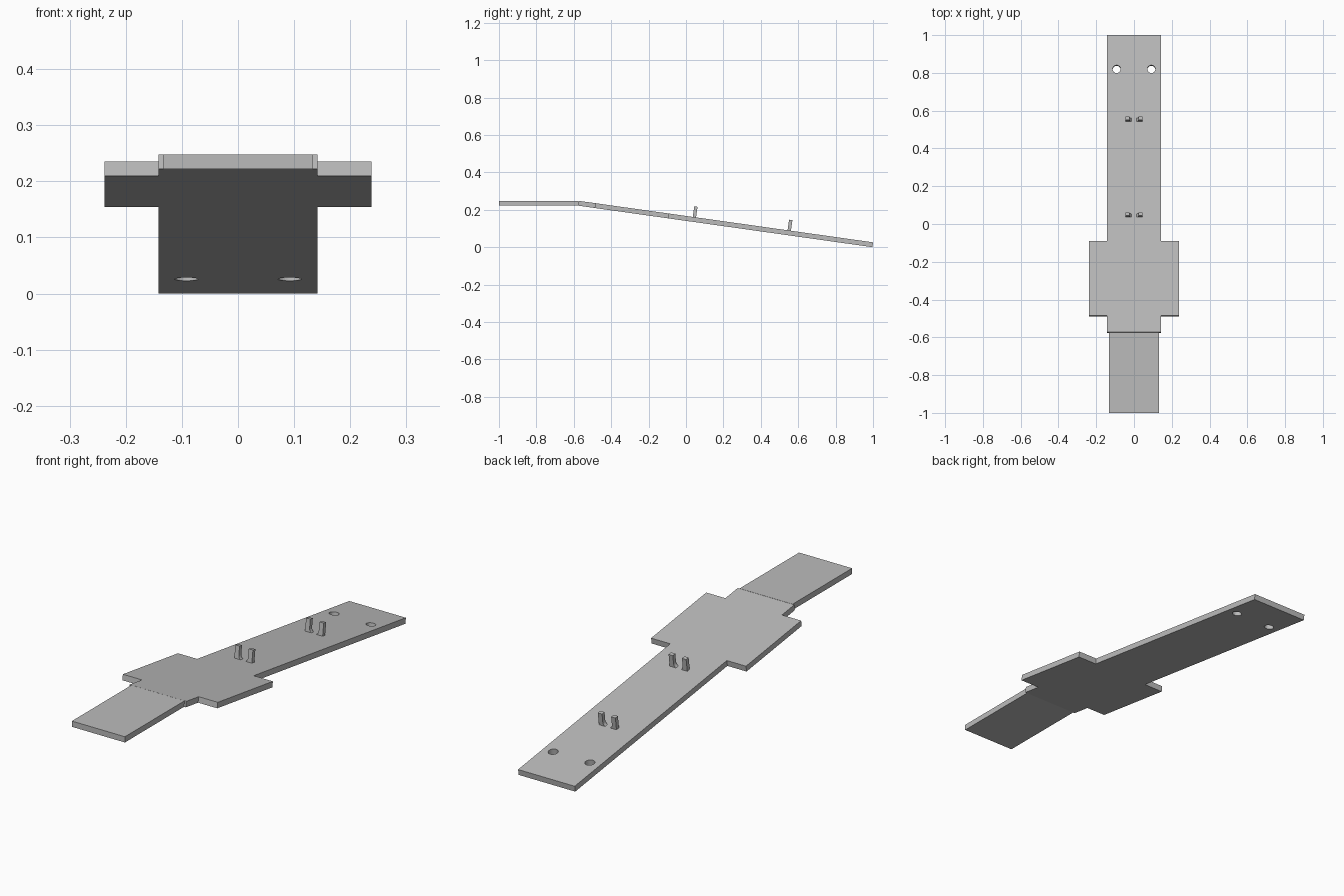
import bpy, bmesh, math
from mathutils import Matrix

cube = bpy.data.objects.get("Cube")
if cube:
    bpy.data.objects.remove(cube, do_unlink=True)

SLOPE = math.atan(0.141)
THICK = 0.026
# Frame of the sloped plate: origin on the top edge of its low end
RAMP = Matrix.Translation((0, 1, THICK)) @ Matrix.Rotation(-SLOPE, 4, 'X')

grey = bpy.data.materials.new("plain_grey")
grey.use_nodes = True
colour = (0.5, 0.5, 0.5, 1)
grey.diffuse_color = colour
grey.node_tree.nodes["Principled BSDF"].inputs["Base Color"].default_value = colour


def along(y):
    """Distance along the ramp for a given y."""
    return (y - 1) / math.cos(SLOPE)


def prism(name, points, depth, matrix):
    """Extrude a closed outline in local XY by depth along local Z."""
    bm = bmesh.new()
    face = bm.faces.new([bm.verts.new((x, y, 0)) for x, y in points])
    new = bmesh.ops.extrude_face_region(bm, geom=[face])["geom"]
    bmesh.ops.translate(bm, vec=(0, 0, depth),
                        verts=[v for v in new if isinstance(v, bmesh.types.BMVert)])
    bmesh.ops.recalc_face_normals(bm, faces=bm.faces)
    mesh = bpy.data.meshes.new(name)
    bm.to_mesh(mesh)
    bm.free()
    mesh.materials.append(grey)
    obj = bpy.data.objects.new(name, mesh)
    obj.matrix_world = matrix
    bpy.context.collection.objects.link(obj)
    return obj


# Level front plate
prism("front_plate", [(-0.133, -1), (0.133, -1), (0.133, -0.574), (-0.133, -0.574)],
      THICK, Matrix.Translation((0, 0, 0.222)))

# Sloped plate with side wings
half = [(0.142, along(-0.573)), (0.142, along(-0.485)), (0.238, along(-0.485)),
        (0.238, along(-0.09)), (0.142, along(-0.09)), (0.142, 0)]
outline = half + [(-x, y) for x, y in reversed(half)]
ramp = prism("sloped_plate", outline, -THICK, RAMP)

# Screw holes through the low end
for side in (-1, 1):
    ring = [(side * 0.092 + 0.021 * math.cos(i * math.tau / 32),
             along(0.82) + 0.021 * math.sin(i * math.tau / 32)) for i in range(32)]
    cutter = prism("hole_cutter", ring, 0.2, RAMP @ Matrix.Translation((0, 0, -0.1)))
    cutter.hide_render = True
    cutter.hide_set(True)
    cut = ramp.modifiers.new("hole", 'BOOLEAN')
    cut.operation = 'DIFFERENCE'
    cut.solver = 'EXACT'
    cut.object = cutter

# Cable clips: pairs of prongs hollowed by a round seat
R, SEAT, TOP = 0.023, 0.019, 0.057
start = -math.asin(SEAT / R)
arc = [(R * math.cos(start * (1 - i / 8)), SEAT + R * math.sin(start * (1 - i / 8)))
       for i in range(9)]
prong = [(0.044, -0.002), (0.044, TOP), (R, TOP)] + arc[::-1] + [(arc[0][0], -0.002)]
for place, y in (("upper", 0.045), ("lower", 0.552)):
    for side, label in ((1, "left"), (-1, "right")):
        stand = Matrix.Translation((0, along(y) + 0.009, 0)) @ Matrix.Rotation(math.pi / 2, 4, 'X')
        prism(f"{place}_clip_{label}_prong", [(side * x, z) for x, z in prong],
              0.018, RAMP @ stand)
